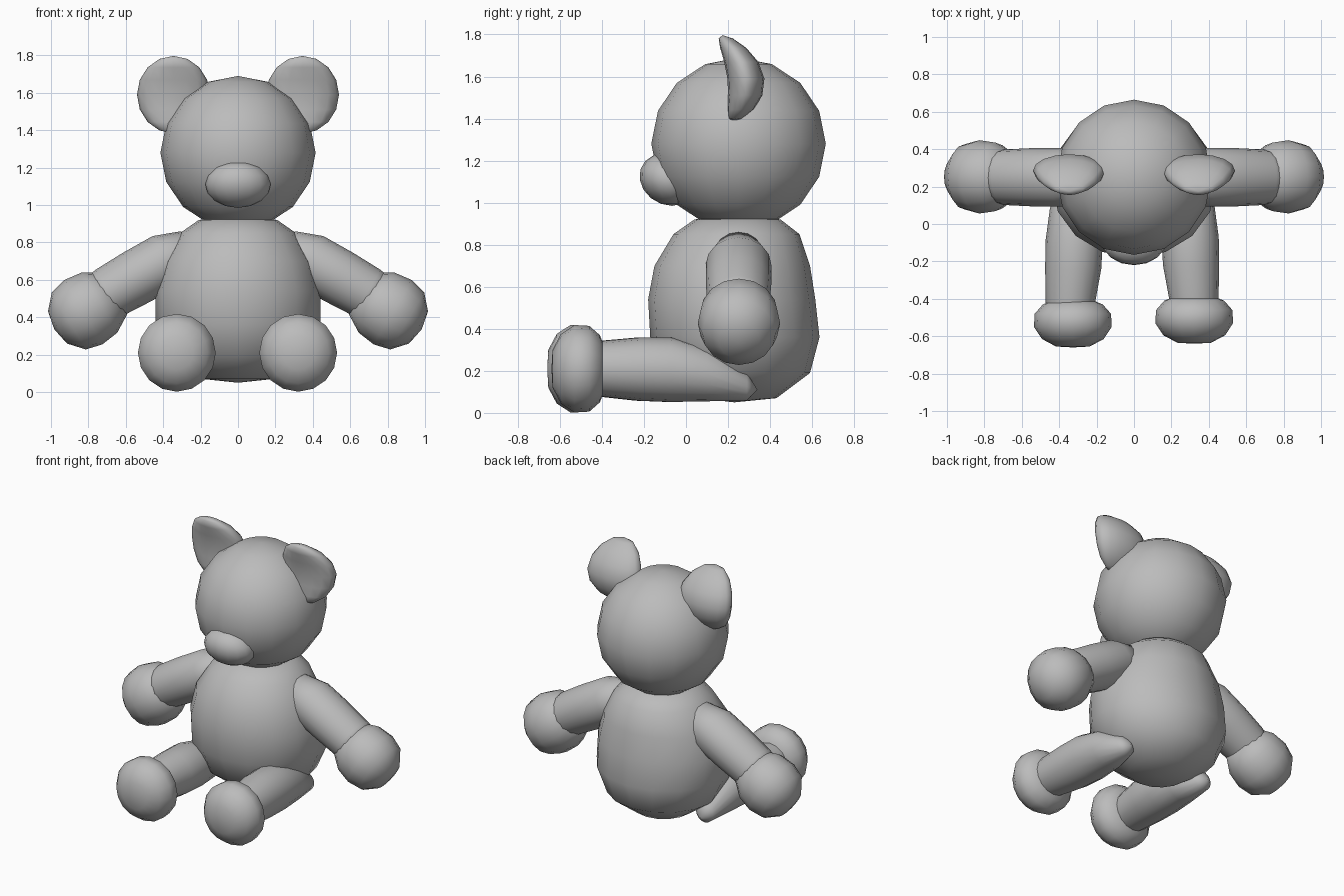
import bpy, bmesh, math
from mathutils import Vector

if "Cube" in bpy.data.objects:
    bpy.data.objects.remove(bpy.data.objects["Cube"])

mat = bpy.data.materials.new("plain grey")
mat.diffuse_color = (0.5, 0.5, 0.5, 1)
mat.use_nodes = True
mat.node_tree.nodes["Principled BSDF"].inputs["Base Color"].default_value = mat.diffuse_color


def finish(bm, name):
    bmesh.ops.remove_doubles(bm, verts=bm.verts, dist=1e-4)
    bmesh.ops.recalc_face_normals(bm, faces=bm.faces)
    for f in bm.faces:
        f.smooth = True
    me = bpy.data.meshes.new(name)
    bm.to_mesh(me)
    bm.free()
    me.materials.append(mat)
    ob = bpy.data.objects.new(name, me)
    bpy.context.collection.objects.link(ob)
    return ob


def loft(name, rings, u, v, side=1, shift=(0, 0, 0), seg=16):
    """Skin rings (centre, radius along u, radius along v); side=-1 mirrors in x."""
    u, v = Vector(u).normalized(), Vector(v).normalized()
    bm = bmesh.new()
    loops = []
    for c, ru, rv in rings:
        loop = []
        for i in range(seg):
            a = 2 * math.pi * i / seg
            p = Vector(c) + u * ru * math.cos(a) + v * rv * math.sin(a) + Vector(shift)
            loop.append(bm.verts.new((p.x * side, p.y, p.z)))
        loops.append(loop)
    for a, b in zip(loops, loops[1:]):
        for i in range(seg):
            j = (i + 1) % seg
            bm.faces.new((a[i], a[j], b[j], b[i]))
    return finish(bm, name)


def ball(name, centre, radii, bend=None):
    bm = bmesh.new()
    bmesh.ops.create_uvsphere(bm, u_segments=16, v_segments=8, radius=1)
    for w in bm.verts:
        p = Vector(w.co[i] * radii[i] for i in range(3))
        if bend:
            p.y += bend(p)
        w.co = p + Vector(centre)
    return finish(bm, name)


X, Y, Z = (1, 0, 0), (0, 1, 0), (0, 0, 1)

# head and snout
ball("head", (0, 0.25, 1.28), (0.415, 0.415, 0.41))
ball("snout", (0, -0.085, 1.11), (0.175, 0.135, 0.125), lambda p: 0.15 * -p.z)

# torso: height, half width, front y, back y
body = [(0.05, 0, 0.23, 0.23), (0.07, 0.19, 0.06, 0.43), (0.19, 0.36, -0.1, 0.59),
        (0.36, 0.44, -0.17, 0.635), (0.54, 0.44, -0.18, 0.615), (0.70, 0.40, -0.15, 0.59),
        (0.85, 0.31, -0.06, 0.54), (0.92, 0.21, 0.04, 0.45), (0.95, 0, 0.25, 0.25)]
loft("torso", [((0, (f + b) / 2, z), w, (b - f) / 2) for z, w, f, b in body], X, Y)

# mitten profile: distance along arm, radius
hand = [(-0.18, 0), (-0.175, 0.13), (-0.08, 0.187), (0.02, 0.2),
        (0.11, 0.178), (0.18, 0.1), (0.2, 0)]
# foot profile: y, radius
foot = [(-0.64, 0), (-0.635, 0.09), (-0.595, 0.165), (-0.53, 0.208), (-0.46, 0.204),
        (-0.41, 0.16), (-0.385, 0.1), (-0.385, 0)]
# leg: y, centre x, centre z, radius
leg = [(0.34, 0.31, 0.11, 0), (0.29, 0.31, 0.125, 0.065), (0.1, 0.30, 0.185, 0.13),
       (-0.07, 0.30, 0.205, 0.153), (-0.22, 0.305, 0.208, 0.15), (-0.4, 0.32, 0.21, 0.132),
       (-0.5, 0.32, 0.21, 0.12), (-0.5, 0.32, 0.21, 0)]
# arm: centre x, centre z, radius
arm = [(0.20, 0.78, 0), (0.25, 0.765, 0.11), (0.38, 0.705, 0.15), (0.54, 0.615, 0.15),
       (0.69, 0.53, 0.143), (0.76, 0.485, 0.13), (0.76, 0.485, 0)]
d, n = Vector((0.86, 0, -0.51)), Vector((0.51, 0, 0.86))

for side, word in ((1, "right"), (-1, "left")):
    # cupped ear
    ball(word + "_ear", (side * 0.345, 0.285, 1.59), (0.195, 0.088, 0.207),
         lambda p: -2.0 * p.z ** 2 - 0.12 * p.z)
    loft(word + "_arm", [((x, 0.25, z), r, r * 1.04) for x, z, r in arm], n, Y, side)
    c = Vector((0.81, 0.252, 0.437))
    loft(word + "_hand", [(c + d * t, r, r * 0.98) for t, r in hand], n, Y, side)
    # the left leg reaches slightly further out and forward
    s = (0.02, -0.02, 0) if side < 0 else (0, 0, 0)
    loft(word + "_leg", [((x, y, z), r, r) for y, x, z, r in leg], X, Z, side, s)
    s = (0.005, -0.02, 0) if side < 0 else (0, 0, 0)
    loft(word + "_foot", [((0.322, y, 0.21), r, r) for y, r in foot], X, Z, side, s)
